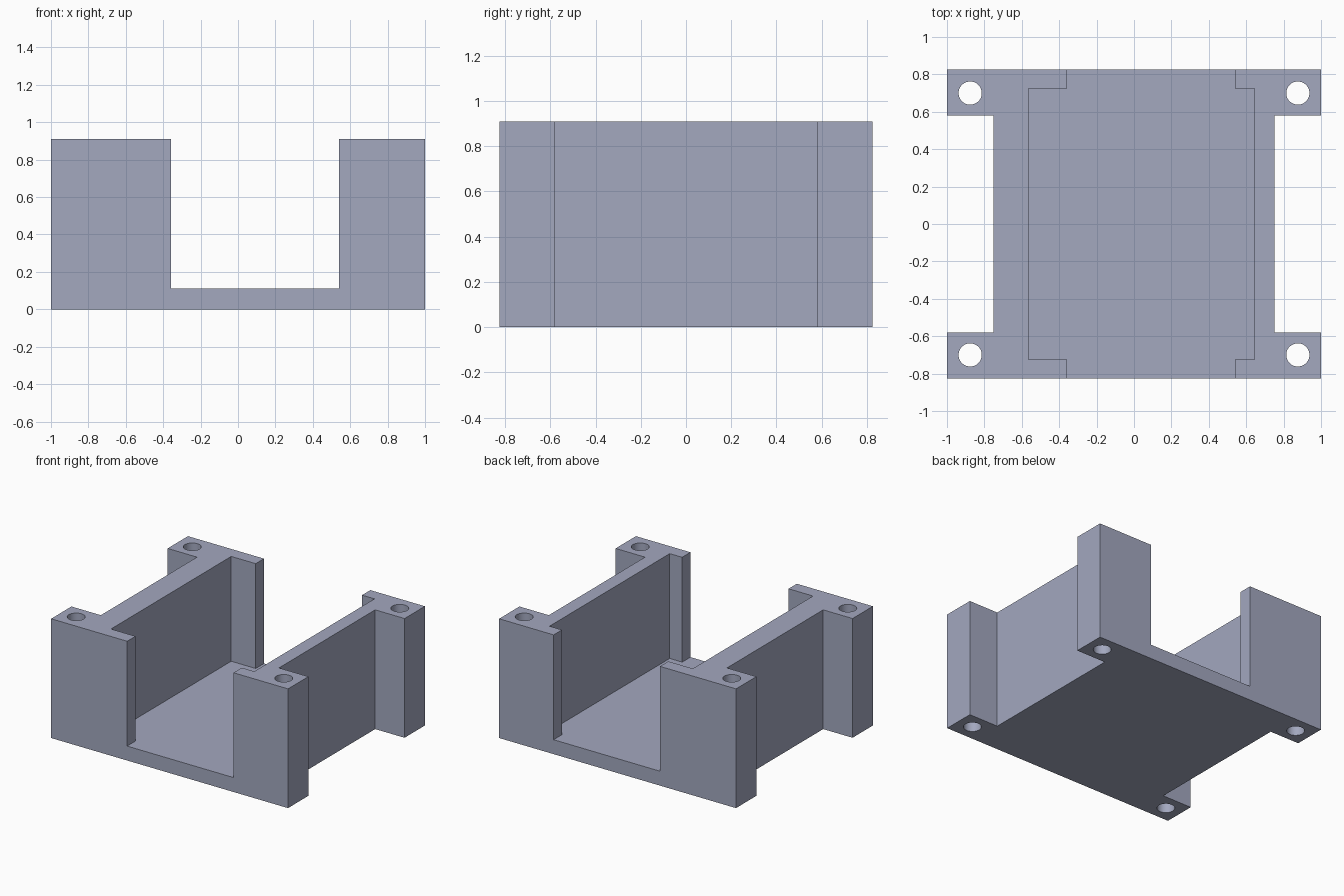
import bpy, bmesh, math

if "Cube" in bpy.data.objects:
    bpy.data.objects.remove(bpy.data.objects["Cube"])

grey = bpy.data.materials.new("blue_grey")
grey.diffuse_color = (0.366, 0.392, 0.521, 1)
grey.use_nodes = True
grey.node_tree.nodes["Principled BSDF"].inputs["Base Color"].default_value = grey.diffuse_color


def prism(name, outline, z0, z1):
    """Extrude a flat outline from z0 to z1."""
    bm = bmesh.new()
    face = bm.faces.new([bm.verts.new((x, y, z0)) for x, y in outline])
    top = bmesh.ops.extrude_face_region(bm, geom=[face])["geom"]
    bmesh.ops.translate(bm, vec=(0, 0, z1 - z0),
                        verts=[v for v in top if isinstance(v, bmesh.types.BMVert)])
    bmesh.ops.recalc_face_normals(bm, faces=bm.faces)
    mesh = bpy.data.meshes.new(name)
    bm.to_mesh(mesh)
    bm.free()
    obj = bpy.data.objects.new(name, mesh)
    bpy.context.collection.objects.link(obj)
    mesh.materials.append(grey)
    return obj


# Bracket body: wide ends with a narrower waist
X, Y, WX, WY, H = 1.0, 0.825, 0.752, 0.58, 0.91
quarter = [(X, Y), (X, WY), (WX, WY)]
right = quarter + [(x, -y) for x, y in reversed(quarter)]
body = prism("bracket_body", right + [(-x, -y) for x, y in right], 0, H)

# Pocket with an open channel through both end walls
PL, PR, PY, CL, CR = -0.565, 0.645, 0.725, -0.358, 0.54
pocket = [(CR, 1), (CR, PY), (PR, PY), (PR, -PY), (CR, -PY), (CR, -1),
          (CL, -1), (CL, -PY), (PL, -PY), (PL, PY), (CL, PY), (CL, 1)]
cutters = [prism("pocket_cutter", pocket, 0.11, 1.2)]

# Screw holes through the four corner lugs
for sx in (-1, 1):
    for sy in (-1, 1):
        ring = [(sx * 0.876 + 0.062 * math.cos(a), sy * 0.70 + 0.062 * math.sin(a))
                for a in (math.tau * i / 48 for i in range(48))]
        cutters.append(prism("screw_hole_cutter", ring, -0.2, 1.2))

bpy.context.view_layer.objects.active = body
for cutter in cutters:
    cutter.hide_render = True
    mod = body.modifiers.new("cut", "BOOLEAN")
    mod.operation, mod.solver, mod.object = "DIFFERENCE", "EXACT", cutter
    bpy.ops.object.modifier_apply(modifier=mod.name)
    bpy.data.objects.remove(cutter)

# Smooth hole walls, crisp edges elsewhere
bpy.ops.object.select_all(action="DESELECT")
body.select_set(True)
bpy.ops.object.shade_smooth_by_angle(angle=math.radians(30))
